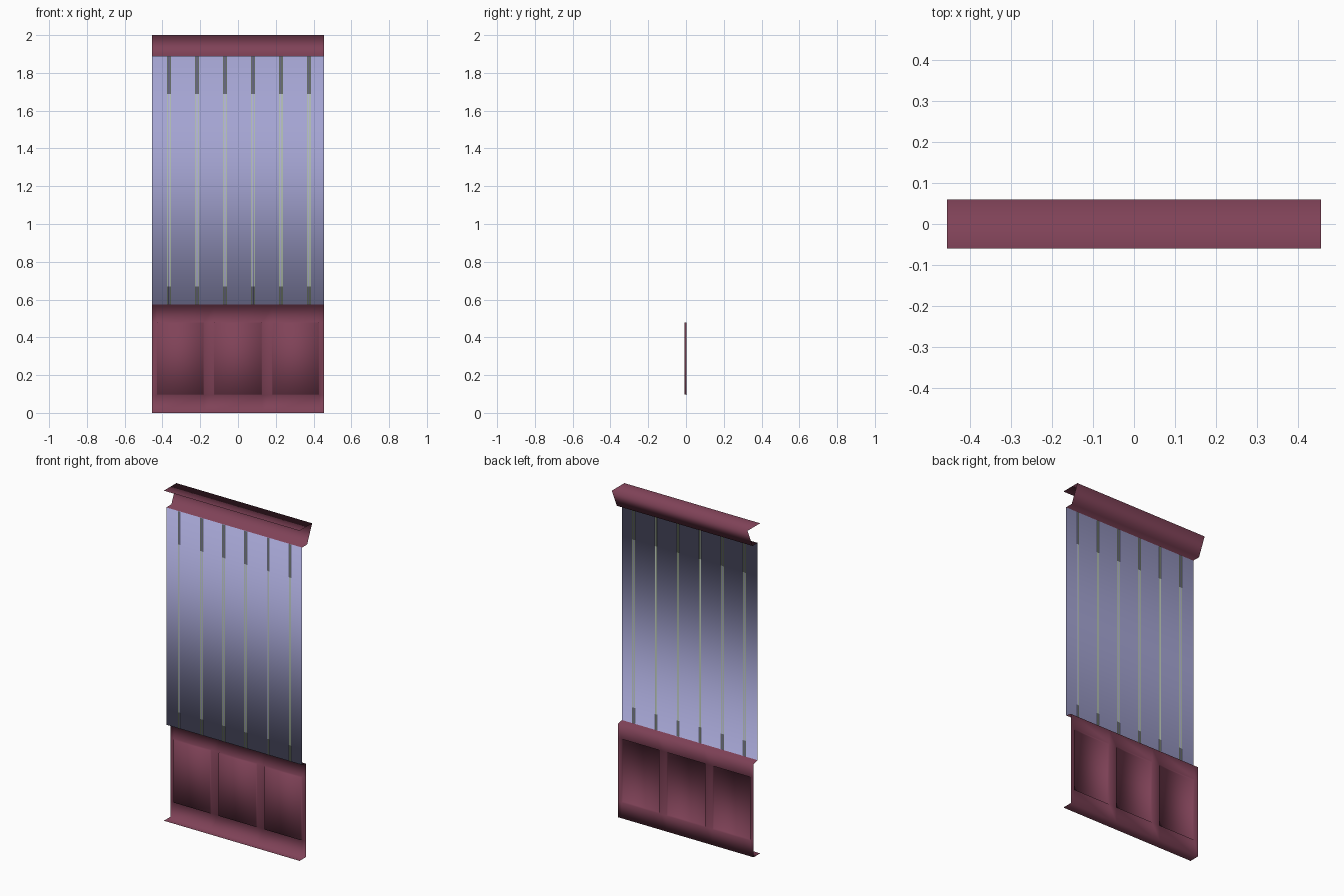
import bpy
import bmesh

if "Cube" in bpy.data.objects:
    bpy.data.objects.remove(bpy.data.objects["Cube"])


def make_material(name, rgb):
    m = bpy.data.materials.new(name)
    m.diffuse_color = (*rgb, 1.0)
    m.use_nodes = True
    m.node_tree.nodes["Principled BSDF"].inputs["Base Color"].default_value = m.diffuse_color
    return m


maroon = make_material("maroon_wood", (0.215, 0.055, 0.097))
blue = make_material("lavender_blue_wall", (0.372, 0.372, 0.645))
green = make_material("pale_green", (0.56, 0.74, 0.33))
pale = make_material("pale_lavender", (0.65, 0.65, 0.90))


def make_object(name, bm, materials):
    mesh = bpy.data.meshes.new(name)
    bm.to_mesh(mesh)
    bm.free()
    for m in materials:
        mesh.materials.append(m)
    ob = bpy.data.objects.new(name, mesh)
    bpy.context.collection.objects.link(ob)
    return ob


HALF = 0.455
WALL_Y = -0.037

# Sheet profile (y, z) from the base lip, up the wainscot and wall, to the crown
profile = [(-0.06, 0.0), (0.003, 0.0), (0.003, 0.095), (0.003, 0.48),
           (0.003, 0.565), (WALL_Y, 0.573), (WALL_Y, 1.89),
           (0.012, 1.89), (0.06, 2.0), (-0.06, 2.0)]
# Column breaks: the odd columns hold the wainscot panels
columns = [-HALF, -0.43, -0.18, -0.128, 0.128, 0.18, 0.43, HALF]

bm = bmesh.new()
grid = [[bm.verts.new((x, y, z)) for x in columns] for y, z in profile]
panels = []
for j in range(len(profile) - 1):
    for i in range(len(columns) - 1):
        f = bm.faces.new((grid[j][i], grid[j][i + 1],
                          grid[j + 1][i + 1], grid[j + 1][i]))
        f.smooth = True
        f.material_index = 1 if 0.6 < f.calc_center_median().z < 1.8 else 0
        if j == 2 and i % 2 == 1:
            panels.append(f)
bm.normal_update()

# Raised wainscot panels
bmesh.ops.inset_individual(bm, faces=panels, thickness=0.004, depth=0.011)
for f in bm.faces:
    f.smooth = True
make_object("panelled_wall", bm, [maroon, blue])

# Wallpaper pinstripes: a pale line between two green ones
bm = bmesh.new()
for k in range(6):
    x0 = -0.365 + 0.148 * k
    for dx, w, mat in ((-0.006, 0.003, 0), (0.0, 0.003, 1), (0.006, 0.003, 0)):
        for side in (-1, 1):
            y = WALL_Y + side * 0.0008
            xs = (x0 + dx - w / 2, x0 + dx + w / 2)
            if side > 0:
                xs = xs[::-1]
            vs = [bm.verts.new((x, y, z)) for x, z in
                  ((xs[0], 0.575), (xs[1], 0.575), (xs[1], 1.888), (xs[0], 1.888))]
            bm.faces.new(vs).material_index = mat
make_object("wall_pinstripes", bm, [green, pale])
